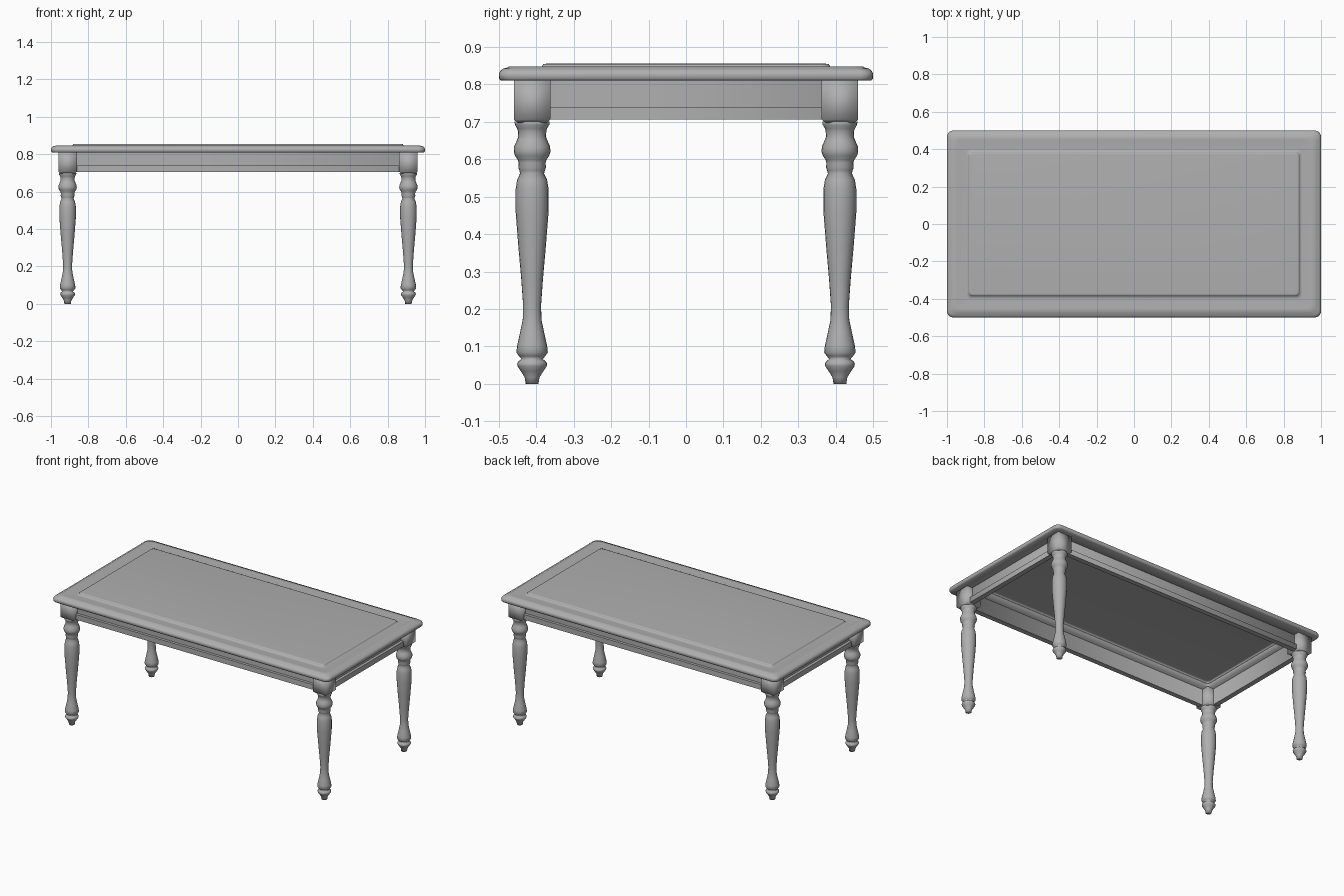
import bpy, bmesh, math

if "Cube" in bpy.data.objects:
    bpy.data.objects.remove(bpy.data.objects["Cube"])

# Dark grey finish
GREY = bpy.data.materials.new("dark_grey")
GREY.diffuse_color = (0.43, 0.43, 0.43, 1)
GREY.use_nodes = True
GREY.node_tree.nodes["Principled BSDF"].inputs["Base Color"].default_value = GREY.diffuse_color


def finish(name, bm, angle=35, recalc=True):
    if recalc:
        bmesh.ops.recalc_face_normals(bm, faces=bm.faces)
    me = bpy.data.meshes.new(name)
    bm.to_mesh(me)
    bm.free()
    me.materials.append(GREY)
    ob = bpy.data.objects.new(name, me)
    bpy.context.collection.objects.link(ob)
    bpy.ops.object.select_all(action='DESELECT')
    ob.select_set(True)
    bpy.context.view_layer.objects.active = ob
    bpy.ops.object.shade_smooth_by_angle(angle=math.radians(angle))
    return ob


def rounded_rect(hx, hy, r, n):
    pts = []
    for k, (sx, sy) in enumerate([(1, 1), (-1, 1), (-1, -1), (1, -1)]):
        for i in range(n + 1):
            a = math.radians(90 * (k + i / n))
            pts.append((sx * (hx - r) + r * math.cos(a), sy * (hy - r) + r * math.sin(a)))
    return pts


def bridge(bm, a, b):
    for i in range(len(a)):
        j = (i + 1) % len(a)
        bm.faces.new((a[i], a[j], b[j], b[i]))


def frame(name, profile, radius, steps, closed, angle):
    """Sweep a profile of (inset from table edge, z) around the table."""
    bm = bmesh.new()
    rings = [[bm.verts.new((x, y, z)) for x, y in
              rounded_rect(1 - d, 0.5 - d, max(radius - 0.12 * d, 0.004), steps)]
             for d, z in profile]
    for a, b in zip(rings, rings[1:]):
        bridge(bm, a, b)
    if closed:
        bridge(bm, rings[-1], rings[0])
    else:
        bm.faces.new(rings[-1])
    return finish(name, bm, angle, recalc=closed)


# Table top: moulded border with a slightly raised thin centre panel
frame("table_top", [(0.12, 0.84), (0.118, 0.81), (0.006, 0.81), (0.001, 0.815), (0, 0.828),
                    (0.004, 0.836), (0.012, 0.842), (0.024, 0.845), (0.028, 0.848),
                    (0.05, 0.847), (0.10, 0.842), (0.114, 0.843), (0.116, 0.85),
                    (0.119, 0.854), (0.126, 0.855)], 0.035, 5, False, 100)

# Apron: recessed board with a thicker band along its lower edge
frame("apron", [(0.078, 0.812), (0.078, 0.74), (0.06, 0.74), (0.06, 0.706),
                (0.092, 0.706), (0.092, 0.812)], 0.004, 1, True, 60)

# Turned leg profile: (radius, z)
LEG = [(0.017, 0), (0.020, 0.018), (0.030, 0.034), (0.039, 0.047), (0.040, 0.054),
       (0.036, 0.061), (0.028, 0.066), (0.035, 0.074), (0.042, 0.084), (0.040, 0.102),
       (0.032, 0.138), (0.025, 0.172), (0.024, 0.21), (0.029, 0.28), (0.037, 0.37),
       (0.044, 0.46), (0.044, 0.52), (0.040, 0.545), (0.032, 0.562), (0.034, 0.57),
       (0.037, 0.578), (0.036, 0.59), (0.038, 0.598), (0.046, 0.61), (0.049, 0.62),
       (0.048, 0.634), (0.041, 0.65), (0.037, 0.66), (0.038, 0.675), (0.040, 0.682),
       (0.046, 0.692), (0.047, 0.701)]
SIDES = 20

for sx, fx in ((-1, "left"), (1, "right")):
    for sy, fy in ((-1, "front"), (1, "back")):
        cx, cy = sx * 0.911, sy * 0.411
        # Turned leg
        bm = bmesh.new()
        rings = [[bm.verts.new((cx + r * math.cos(2 * math.pi * i / SIDES),
                                cy + r * math.sin(2 * math.pi * i / SIDES), z))
                  for i in range(SIDES)] for r, z in LEG]
        for a, b in zip(rings, rings[1:]):
            bridge(bm, a, b)
        bm.faces.new(rings[0])
        bm.faces.new(rings[-1])
        finish(f"{fy}_{fx}_leg", bm, 100)
        # Square corner block, tapered underneath
        bm = bmesh.new()
        rings = [[bm.verts.new((cx + u * h, cy + v * h, z))
                  for u, v in ((1, 1), (-1, 1), (-1, -1), (1, -1))]
                 for h, z in ((0.038, 0.697), (0.049, 0.706), (0.049, 0.812))]
        for a, b in zip(rings, rings[1:]):
            bridge(bm, a, b)
        bm.faces.new(rings[0])
        bm.faces.new(rings[-1])
        finish(f"{fy}_{fx}_corner_block", bm, 100)
